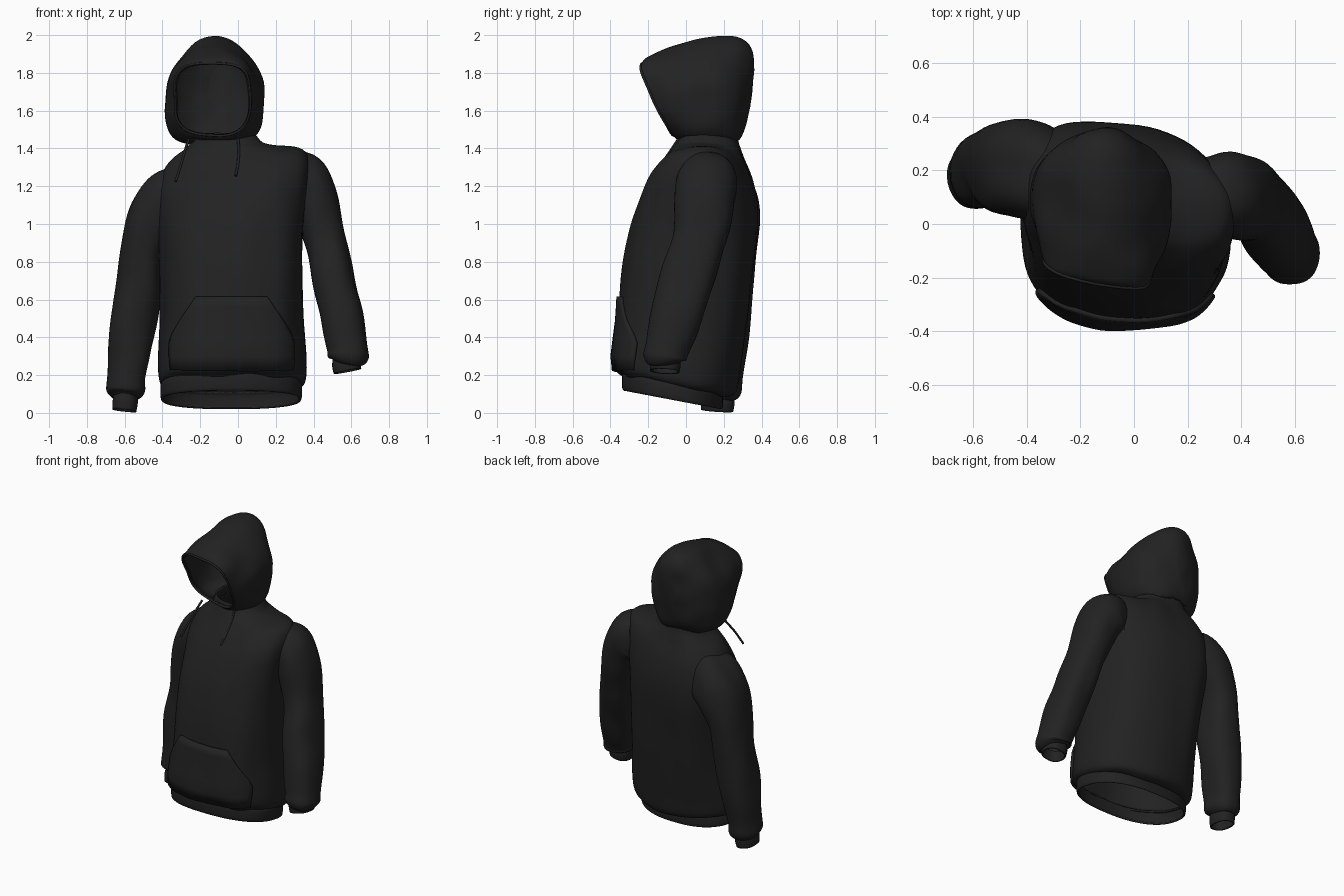
import bpy, bmesh, math
from mathutils import Vector, noise
from mathutils.bvhtree import BVHTree

if "Cube" in bpy.data.objects:
    bpy.data.objects.remove(bpy.data.objects["Cube"])

fabric = bpy.data.materials.new("black_fabric")
fabric.diffuse_color = (0.016, 0.016, 0.016, 1)
fabric.use_nodes = True
fabric.node_tree.nodes["Principled BSDF"].inputs["Base Color"].default_value = fabric.diffuse_color


def smooth_rows(rows, steps=5):
    """Catmull-Rom interpolation of rows of numbers."""
    out = []
    for i in range(len(rows) - 1):
        p0, p1, p2, p3 = (rows[max(0, min(len(rows) - 1, i + k))] for k in (-1, 0, 1, 2))
        for s in range(steps):
            t = s / steps
            out.append([0.5 * (2 * b + (c - a) * t + (2 * a - 5 * b + 4 * c - d) * t * t
                               + (3 * b - a - 3 * c + d) * t ** 3)
                        for a, b, c, d in zip(p0, p1, p2, p3)])
    return out + [list(rows[-1])]


def unit(i, n, power):
    """Point on a unit superellipse."""
    t = 2 * math.pi * i / n
    c, s = math.cos(t), math.sin(t)
    f = lambda v: math.copysign(abs(v) ** (2 / power), v)
    return f(c), f(s)


def finish(name, bm, thick):
    me = bpy.data.meshes.new(name)
    bm.to_mesh(me)
    bm.free()
    ob = bpy.data.objects.new(name, me)
    bpy.context.collection.objects.link(ob)
    me.materials.append(fabric)
    me.polygons.foreach_set("use_smooth", [True] * len(me.polygons))
    if thick:
        mod = ob.modifiers.new("thickness", 'SOLIDIFY')
        mod.thickness = thick
        mod.offset = -1
    return ob


def loft(rings, cap_end=False):
    bm = bmesh.new()
    vs = [[bm.verts.new(p) for p in r] for r in rings]
    n = len(vs[0])
    for a, b in zip(vs, vs[1:]):
        for i in range(n):
            bm.faces.new((a[i], a[(i + 1) % n], b[(i + 1) % n], b[i]))
    if cap_end:
        bm.faces.new(vs[-1])
    bmesh.ops.recalc_face_normals(bm, faces=bm.faces)
    # open tubes: make sure normals point outwards
    mid = sum((v.co for v in bm.verts), Vector()) / len(bm.verts)
    if sum(f.normal.dot(f.calc_center_median() - mid) for f in bm.faces) < 0:
        bmesh.ops.reverse_faces(bm, faces=bm.faces)
    bm.normal_update()
    return bm


def wrinkle(bm, amp, freq):
    for v in bm.verts:
        q = Vector((v.co.x * freq[0], v.co.y * freq[1], v.co.z * freq[2]))
        v.co += v.normal * noise.noise(q) * amp
    bm.normal_update()


def cut_inside(bm, tree, margin, rule=lambda p: True):
    """Remove faces hidden inside another tube."""
    def inside(p):
        loc, nor, _, dist = tree.find_nearest(p)
        return rule(p) and dist > margin and (p - loc).normalized().dot(nor) < -0.5
    gone = [f for f in bm.faces if all(inside(v.co) for v in f.verts)]
    bmesh.ops.delete(bm, geom=gone, context='FACES')


def body_ring(row, n=72):
    z, x0, x1, y0, y1, sx, sy = row
    ring = []
    for i in range(n):
        c, s = unit(i, n, 2.4)
        x = (x0 + x1) / 2 + c * (x1 - x0) / 2
        y = (y0 + y1) / 2 + s * (y1 - y0) / 2
        zz = z + sx * x + sy * y
        y -= 0.15 * (x + 0.04) * max(0, min(1, zz - 0.2))
        ring.append((x, y, zz))
    return ring


# torso: height, x range, y range, tilt across x, tilt across y
body_rows = [
    (0.13, -0.395, 0.325, -0.33, 0.20, 0, -0.2), (0.165, -0.42, 0.355, -0.38, 0.26, 0, -0.2),
    (0.27, -0.425, 0.36, -0.38, 0.285, 0, -0.12), (0.50, -0.41, 0.345, -0.36, 0.325, 0, 0),
    (0.75, -0.41, 0.345, -0.335, 0.355, 0, 0), (0.95, -0.42, 0.35, -0.295, 0.375, 0, 0),
    (1.10, -0.425, 0.365, -0.245, 0.375, 0.05, 0), (1.22, -0.425, 0.38, -0.19, 0.355, 0.1, 0),
    (1.30, -0.41, 0.37, -0.135, 0.33, 0.12, 0), (1.365, -0.36, 0.32, -0.085, 0.30, 0.09, 0),
    (1.41, -0.28, 0.17, -0.055, 0.28, 0.05, 0), (1.435, -0.25, 0.125, -0.04, 0.27, 0, 0),
    (1.48, -0.24, 0.09, -0.02, 0.26, 0, 0)]
torso = loft([body_ring(r) for r in smooth_rows(body_rows)])
wrinkle(torso, 0.014, (6, 6, 1.6))
torso_tree = BVHTree.FromBMesh(torso)

# waistband, lower at the back
hem_rows = [(0.15, -0.395, 0.325, -0.33, 0.185, 0, -0.2), (0.13, -0.41, 0.338, -0.338, 0.195, 0, -0.2),
            (0.07, -0.41, 0.338, -0.338, 0.195, 0, -0.19), (0.055, -0.402, 0.33, -0.33, 0.188, 0, -0.19)]
finish("waistband", loft([body_ring(r) for r in smooth_rows(hem_rows, 3)]), 0.012)

# front pocket laid over the torso
bm = bmesh.new()
half = [(0.23, 0.315), (0.30, 0.322), (0.37, 0.322), (0.42, 0.305), (0.50, 0.26), (0.56, 0.22), (0.615, 0.185)]
grid = []
for z, w in half:
    row = []
    for k in range(37):
        x = -0.033 + w * (k / 18 - 1)
        hit = torso_tree.ray_cast(Vector((x, -2, z)), Vector((0, 1, 0)))
        p = hit[0] + hit[1].normalized() * (0.016 if hit[1].y < 0 else -0.016)
        row.append(bm.verts.new(p))
    grid.append(row)
for a, b in zip(grid, grid[1:]):
    for i in range(36):
        bm.faces.new((a[i], a[i + 1], b[i + 1], b[i]))
finish("front_pocket", bm, 0.02)


def tube_rings(rows, n=48):
    """Rings across a path: centre x, y, z, half width, half depth."""
    rings = []
    for i, r in enumerate(rows):
        a, b = rows[max(0, i - 1)], rows[min(len(rows) - 1, i + 1)]
        d = (Vector(b[:3]) - Vector(a[:3])).normalized()
        u = d.cross(Vector((0, 1, 0))).normalized()
        w = u.cross(d).normalized()
        ring = []
        for k in range(n):
            c, s = unit(k, n, 2.4)
            ring.append(Vector(r[:3]) + u * c * r[3] + w * s * r[4])
        rings.append(ring)
    return rings


# sleeves and cuffs
sleeves = {
    "left": ([(-0.27, 0.18, 1.155, 0.16, 0.15), (-0.36, 0.195, 1.12, 0.172, 0.18),
              (-0.435, 0.205, 1.04, 0.15, 0.182),
              (-0.505, 0.21, 0.87, 0.115, 0.165), (-0.53, 0.215, 0.65, 0.118, 0.15),
              (-0.56, 0.20, 0.40, 0.12, 0.135), (-0.588, 0.18, 0.20, 0.10, 0.125),
              (-0.592, 0.175, 0.115, 0.10, 0.12), (-0.595, 0.17, 0.08, 0.07, 0.09)],
             [(-0.593, 0.17, 0.11, 0.06, 0.085), (-0.597, 0.168, 0.06, 0.067, 0.09),
              (-0.602, 0.165, 0.012, 0.064, 0.085)]),
    "right": ([(0.25, 0.11, 1.235, 0.145, 0.14), (0.335, 0.105, 1.205, 0.165, 0.16),
               (0.40, 0.10, 1.12, 0.132, 0.16),
               (0.457, 0.07, 0.93, 0.112, 0.148), (0.51, 0.005, 0.70, 0.113, 0.145),
               (0.56, -0.065, 0.47, 0.112, 0.13), (0.58, -0.10, 0.34, 0.108, 0.113),
               (0.582, -0.11, 0.29, 0.107, 0.11), (0.58, -0.11, 0.265, 0.075, 0.08)],
              [(0.572, -0.108, 0.29, 0.07, 0.076), (0.574, -0.11, 0.255, 0.076, 0.081),
               (0.58, -0.112, 0.22, 0.074, 0.078)])}
for side, (arm, cuff) in sleeves.items():
    bm = loft(tube_rings(smooth_rows(arm, 6)))
    wrinkle(bm, 0.014, (7, 7, 4))
    sleeve_tree = BVHTree.FromBMesh(bm)
    cut_inside(bm, torso_tree, 0.012)
    sign = 1 if side == "right" else -1
    cut_inside(torso, sleeve_tree, 0.012, lambda p: sign * (p.x + 0.03) > 0.28)
    finish(side + "_sleeve", bm, 0.008)
    finish(side + "_cuff", loft(tube_rings(smooth_rows(cuff, 3))), 0.01)
finish("torso", torso, 0.012)

# hood: x range, z range, y at top and bottom, roundness of top and bottom, turn of the face
hood_rows = [
    (-0.335, 0.065, 1.47, 1.85, -0.225, -0.05, 3.6, 3, 0.2), (-0.35, 0.08, 1.45, 1.885, -0.20, -0.03, 2.7, 3.2, 0.2),
    (-0.378, 0.115, 1.43, 1.935, -0.10, 0.02, 2.0, 3.8, 0.18), (-0.385, 0.135, 1.42, 1.965, 0.0, 0.08, 1.85, 4.2, 0.14),
    (-0.38, 0.14, 1.42, 1.985, 0.10, 0.14, 1.8, 4.2, 0.1), (-0.36, 0.13, 1.42, 2.0, 0.19, 0.20, 1.8, 3.8, 0.05),
    (-0.31, 0.08, 1.43, 1.985, 0.28, 0.255, 1.9, 3, 0), (-0.24, 0.0, 1.48, 1.93, 0.337, 0.305, 2, 2.4, 0),
    (-0.15, -0.07, 1.62, 1.82, 0.355, 0.345, 2, 2, 0)]
rings = []
for x0, x1, z0, z1, yt, yb, nt, nb, turn in smooth_rows(hood_rows):
    ring = []
    for i in range(64):
        c, s = unit(i, 64, nt if i <= 32 else nb)
        x = (x0 + x1) / 2 + c * (x1 - x0) / 2
        z = (z0 + z1) / 2 + s * (z1 - z0) / 2
        y = yb + (yt - yb) * (s + 1) / 2 - turn * (x + 0.12)
        ring.append((x, y, z))
    rings.append(ring)
bm = loft(rings, cap_end=True)
# neck opening underneath
under = [f for f in bm.faces if f.normal.z < -0.7 and f.calc_center_median().y > 0.0
         and abs(f.calc_center_median().x + 0.08) < 0.16 and f.calc_center_median().z < 1.47]
bmesh.ops.delete(bm, geom=under, context='FACES')
bm.normal_update()
wrinkle(bm, 0.016, (6, 6, 6))
edge = [tuple(v.co) for v in list(bm.verts)[:64]]
finish("hood", bm, 0.015)


def cord(name, pts, radius, cyclic=False):
    cu = bpy.data.curves.new(name, 'CURVE')
    cu.dimensions = '3D'
    cu.bevel_depth = radius
    cu.bevel_resolution = 2
    cu.use_fill_caps = True
    sp = cu.splines.new('POLY')
    sp.points.add(len(pts) - 1)
    for p, q in zip(sp.points, pts):
        p.co = (*q, 1)
    sp.use_smooth = True
    sp.use_cyclic_u = cyclic
    cu.materials.append(fabric)
    bpy.context.collection.objects.link(bpy.data.objects.new(name, cu))


# drawstrings and rolled hood edge
cord("left_drawstring", smooth_rows([(-0.26, -0.03, 1.45), (-0.28, -0.07, 1.39), (-0.30, -0.12, 1.32), (-0.33, -0.17, 1.225)]), 0.007)
cord("right_drawstring", smooth_rows([(0.0, -0.04, 1.45), (0.005, -0.08, 1.39), (0.0, -0.13, 1.32), (-0.012, -0.18, 1.255)]), 0.007)
cord("hood_edge", edge, 0.007, True)
